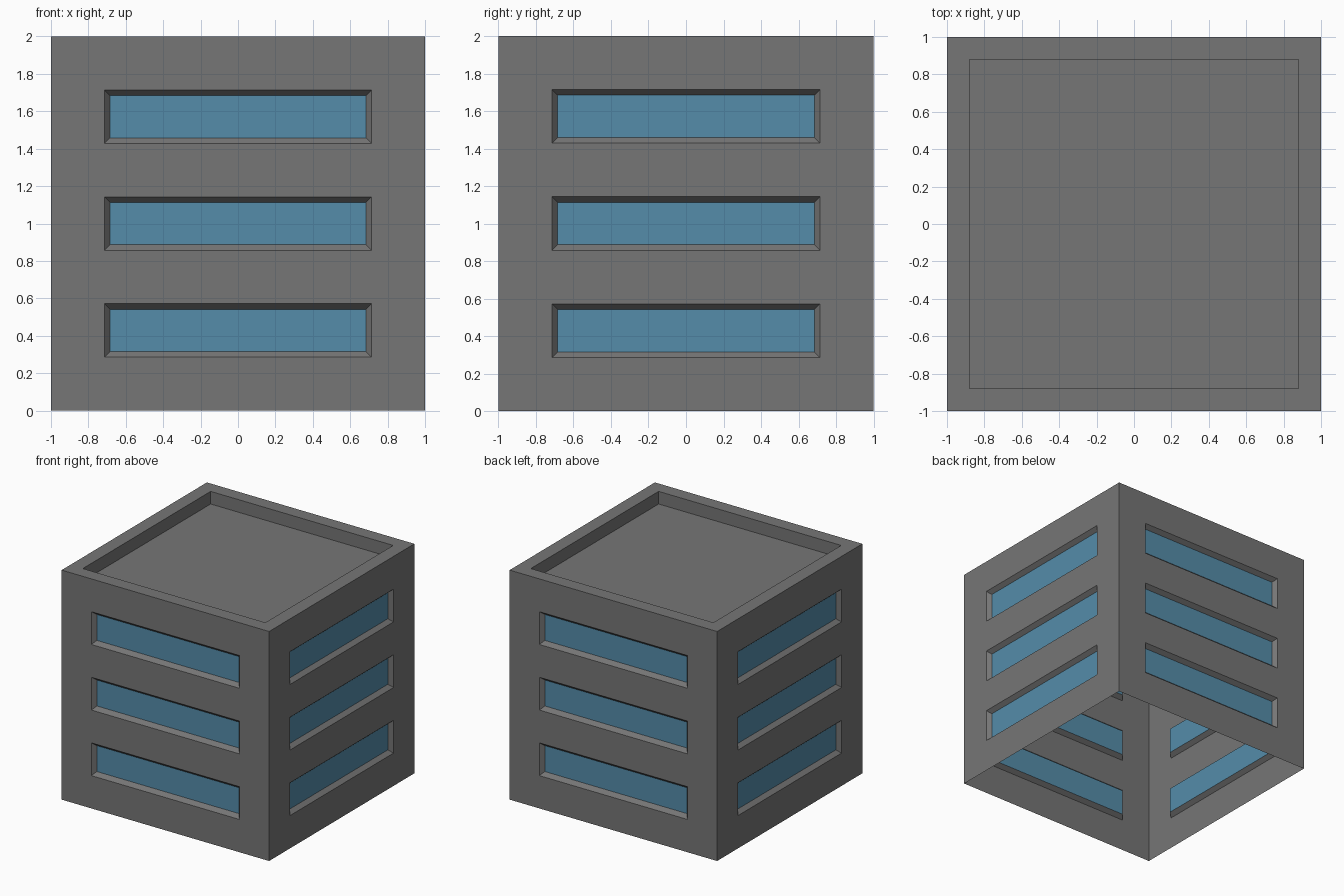
import bpy
import bmesh
from mathutils import Vector

if "Cube" in bpy.data.objects:
    bpy.data.objects.remove(bpy.data.objects["Cube"])

U = 2 / 7            # facade module: the windows sit on a seven-part grid
RIM, SINK = 0.12, 0.11
FRAME, DEPTH = 0.03, 0.035


def make_object(name, bm, color):
    mesh = bpy.data.meshes.new(name)
    bm.to_mesh(mesh)
    bm.free()
    obj = bpy.data.objects.new(name, mesh)
    bpy.context.collection.objects.link(obj)
    mat = bpy.data.materials.new(name)
    mat.diffuse_color = color
    mat.use_nodes = True
    mat.node_tree.nodes["Principled BSDF"].inputs["Base Color"].default_value = mat.diffuse_color
    mesh.materials.append(mat)
    return obj


def cut(bm, faces_test, co, normal):
    faces = [f for f in bm.faces if faces_test(f)]
    geom = set(faces)
    for f in faces:
        geom.update(f.edges, f.verts)
    bmesh.ops.bisect_plane(bm, geom=list(geom), plane_co=co, plane_no=normal)


# Block: thin shell, open underneath
bm = bmesh.new()
bmesh.ops.create_cube(bm, size=2)
bmesh.ops.translate(bm, verts=bm.verts, vec=(0, 0, 1))
bm.normal_update()
bmesh.ops.delete(bm, geom=[f for f in bm.faces if f.normal.z < -0.5], context='FACES_ONLY')

# Sunken roof behind a parapet
top = next(f for f in bm.faces if f.normal.z > 0.5)
bmesh.ops.inset_region(bm, faces=[top], thickness=RIM, use_even_offset=True)
ext = bmesh.ops.extrude_discrete_faces(bm, faces=[top])
bmesh.ops.translate(bm, verts=ext["faces"][0].verts, vec=(0, 0, -SINK))
bm.normal_update()


# Outer walls divided around the window openings
def outer(f):
    c = f.calc_center_median()
    return abs(f.normal.z) < 0.1 and max(abs(c.x), abs(c.y)) > 0.99


for axis in (0, 1):
    n = Vector((1 - axis, axis, 0))
    for s in (-1, 1):
        cut(bm, lambda f: outer(f) and abs(f.normal[axis]) < 0.1, n * s * 2.5 * U, n)
        bm.normal_update()
for k in range(1, 7):
    cut(bm, outer, (0, 0, k * U), (0, 0, 1))
bm.normal_update()

# Recessed windows: every other row, middle column, all four sides
windows = []
for f in bm.faces:
    c = f.calc_center_median()
    if outer(f) and min(abs(c.x), abs(c.y)) < 0.1 and int(c.z / U) % 2 == 1:
        windows.append(f)
bmesh.ops.inset_individual(bm, faces=windows, thickness=FRAME, depth=-DEPTH, use_even_offset=True)

# Glass panes become their own part
glass = bmesh.new()
for f in windows:
    glass.faces.new([glass.verts.new(v.co) for v in f.verts])
bmesh.ops.delete(bm, geom=windows, context='FACES_ONLY')

make_object("building_walls", bm, (0.18, 0.18, 0.18, 1))
make_object("window_glass", glass, (0.09, 0.265, 0.4, 1))
